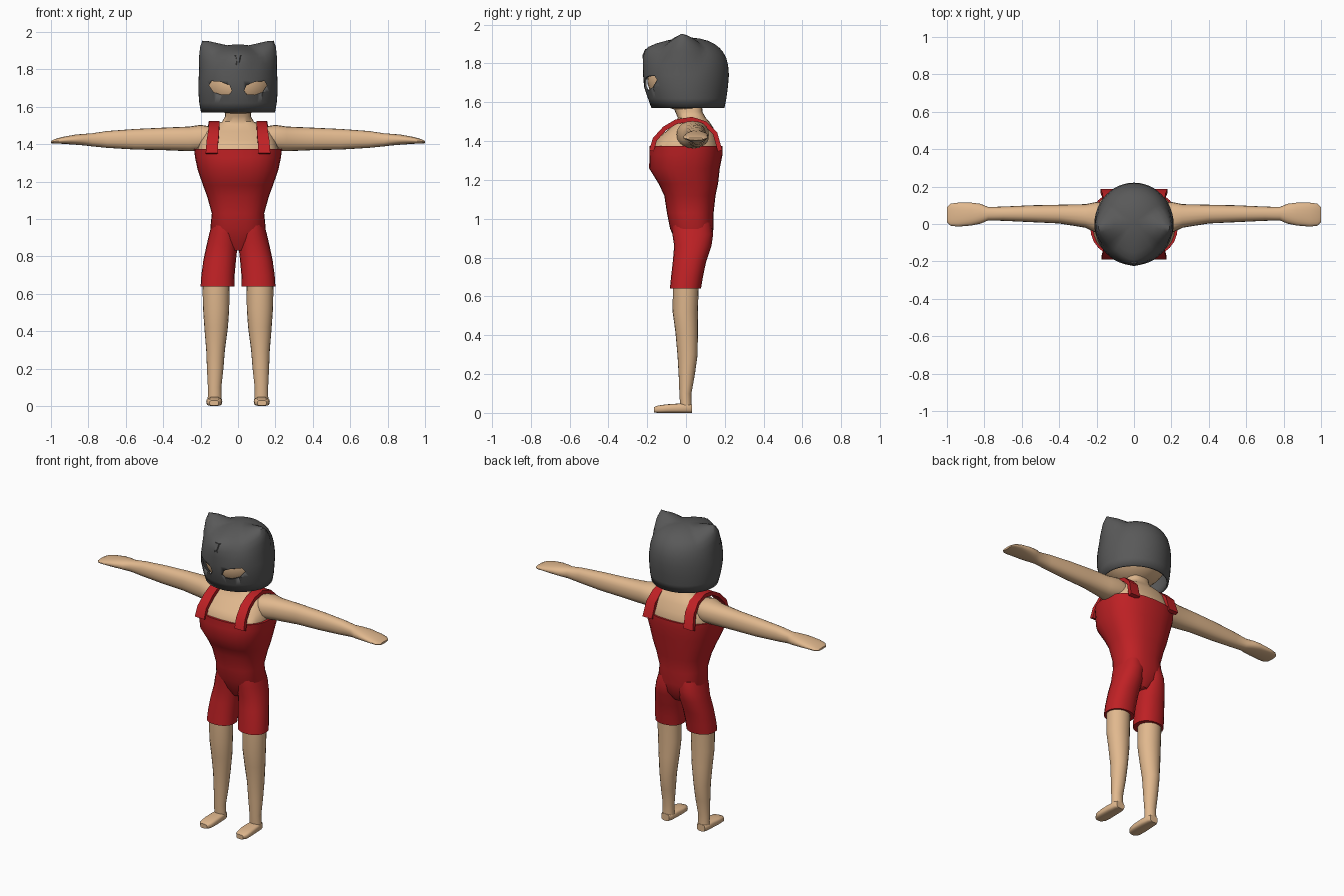
import bpy, bmesh, math
from mathutils import Vector

old = bpy.data.objects.get("Cube")
if old:
    bpy.data.objects.remove(old, do_unlink=True)


def material(name, rgb):
    mat = bpy.data.materials.new(name)
    mat.use_nodes = True
    mat.diffuse_color = (*rgb, 1)
    mat.node_tree.nodes["Principled BSDF"].inputs["Base Color"].default_value = (*rgb, 1)
    return mat


SKIN = material("tan skin", (0.75, 0.48, 0.27))
RED = material("red cloth", (0.52, 0.015, 0.018))
GREY = material("dark grey", (0.1, 0.1, 0.1))


def finish(bm, name, mat, mirror=False, angle=50):
    """Turn a bmesh into a smooth-shaded object, optionally mirrored across x."""
    bmesh.ops.recalc_face_normals(bm, faces=bm.faces)
    mesh = bpy.data.meshes.new(name)
    bm.to_mesh(mesh)
    bm.free()
    mesh.materials.append(mat)
    obj = bpy.data.objects.new(name, mesh)
    bpy.context.collection.objects.link(obj)
    bpy.ops.object.select_all(action="DESELECT")
    obj.select_set(True)
    bpy.context.view_layer.objects.active = obj
    bpy.ops.object.shade_smooth_by_angle(angle=math.radians(angle))
    if mirror:
        mod = obj.modifiers.new("Mirror", "MIRROR")
        mod.use_mirror_merge = False
    return obj


def skin_rings(bm, rings, caps):
    """Bridge successive vertex loops; caps tells which ends to close."""
    for low, high in zip(rings, rings[1:]):
        n = len(low)
        for i in range(n):
            j = (i + 1) % n
            bm.faces.new((low[i], low[j], high[j], high[i]))
    for ring, closed in zip((rings[0], rings[-1]), caps):
        if closed:
            bm.faces.new(ring)


def loft(sections, axis="z", power=2.0, segs=24, caps=(True, True)):
    """Sections are (position along axis, centre u, centre v, radius u, radius v)."""
    place = {"x": lambda u, v, w: (w, u, v),
             "y": lambda u, v, w: (u, w, v),
             "z": lambda u, v, w: (u, v, w)}[axis]
    bm = bmesh.new()
    rings = []
    for w, cu, cv, ru, rv in sections:
        ring = []
        for i in range(segs):
            a = math.tau * i / segs
            c, s = math.cos(a), math.sin(a)
            u = cu + ru * math.copysign(abs(c) ** (2 / power), c)
            v = cv + rv * math.copysign(abs(s) ** (2 / power), s)
            ring.append(bm.verts.new(place(u, v, w)))
        rings.append(ring)
    skin_rings(bm, rings, caps)
    return bm


# Upper body skin with neck
finish(loft([
    (1.28, 0, 0, .19, .16), (1.37, 0, 0, .222, .178), (1.42, 0, .01, .2, .15),
    (1.47, 0, .03, .18, .11), (1.5, 0, .035, .14, .085), (1.52, 0, .03, .085, .072),
    (1.55, 0, .015, .068, .07), (1.62, 0, 0, .075, .08)], power=2.6),
    "upper_torso", SKIN)

# Red suit body
finish(loft([
    (.83, 0, .035, .04, .06), (.88, 0, .037, .11, .09), (.95, 0, .03, .148, .112),
    (1.03, 0, .022, .14, .12), (1.12, 0, .02, .165, .132), (1.18, 0, .012, .187, .153),
    (1.26, 0, -.008, .215, .182), (1.33, 0, 0, .23, .188), (1.375, 0, 0, .235, .188)],
    power=2.4, segs=28), "suit_body", RED)

# Shorts legs of the suit
finish(loft([
    (.64, .11, -.003, .09, .08), (.7, .107, .005, .089, .082), (.78, .098, .018, .087, .086),
    (.86, .085, .035, .083, .096), (.92, .077, .035, .077, .105), (.98, .07, .03, .068, .1)],
    power=2.2, segs=20), "suit_legs", RED, mirror=True)

# Shoulder straps: a flat band following the shoulder
bm = bmesh.new()
path = [(.14, -.178, 1.35), (.137, -.16, 1.41), (.13, -.11, 1.465), (.128, -.05, 1.5),
        (.128, .03, 1.513), (.13, .1, 1.49), (.137, .15, 1.44), (.145, .175, 1.35)]
points = [Vector(p) for p in path]
rings = []
for i, p in enumerate(points):
    t = points[min(i + 1, len(points) - 1)] - points[max(i - 1, 0)]
    out = Vector((0, -t.z, t.y)).normalized() * .012
    half = Vector((.027 + .012 * abs(i / (len(points) - 1) - .5), 0, 0))
    rings.append([bm.verts.new(q) for q in
                  (p - half - out, p + half - out, p + half + out, p - half + out)])
skin_rings(bm, rings, (True, True))
finish(bm, "shoulder_straps", RED, mirror=True)

# Arms ending in mitten hands
finish(loft([
    (.12, .035, 1.43, .07, .06), (.2, .035, 1.433, .083, .07), (.26, .043, 1.428, .063, .066),
    (.4, .053, 1.428, .05, .06), (.55, .055, 1.426, .045, .055), (.7, .055, 1.425, .038, .045),
    (.78, .055, 1.423, .036, .035), (.82, .055, 1.424, .053, .031), (.87, .053, 1.424, .061, .027),
    (.94, .05, 1.42, .064, .018), (.98, .05, 1.415, .059, .012), (1.0, .05, 1.411, .04, .006)],
    axis="x", power=2.3, segs=20), "arms", SKIN, mirror=True)

# Bare lower legs
finish(loft([
    (.03, .125, 0, .037, .03), (.1, .125, -.003, .036, .031), (.2, .122, .004, .044, .042),
    (.3, .12, .008, .05, .052), (.42, .117, .003, .063, .058), (.52, .117, -.004, .07, .065),
    (.7, .118, 0, .073, .067)], segs=20), "legs", SKIN, mirror=True)

# Feet
finish(loft([
    (-.165, .128, .016, .024, .014), (-.145, .128, .019, .039, .019),
    (-.1, .127, .022, .043, .022), (-.04, .126, .024, .041, .024),
    (.01, .126, .024, .038, .024), (.03, .126, .022, .028, .022)],
    axis="y", power=3.2, segs=20), "feet", SKIN, mirror=True)

# Head inside the mask
bm = bmesh.new()
bmesh.ops.create_uvsphere(bm, u_segments=28, v_segments=18, radius=1)
for v in bm.verts:
    v.co = Vector((v.co.x * .19, v.co.y * .2, v.co.z * .165 + 1.72))
finish(bm, "head", SKIN)

# Mask dome with the two ear points and the brow pulled out of it
bm = loft([
    (1.57, 0, .01, .198, .188), (1.62, 0, .006, .207, .202), (1.68, 0, 0, .212, .216),
    (1.74, 0, 0, .211, .221), (1.79, 0, 0, .204, .217), (1.83, 0, 0, .194, .207),
    (1.86, 0, 0, .18, .19), (1.88, 0, 0, .163, .173), (1.9, 0, .003, .135, .145),
    (1.917, 0, .005, .1, .107), (1.928, 0, .008, .06, .065), (1.933, 0, .01, .02, .02)],
    segs=48, caps=(False, True))
pulls = [((.163, -.02, 1.875), (.03, 0, .077), .11),
         ((-.163, -.02, 1.875), (-.03, 0, .077), .11),
         ((0, -.185, 1.86), (0, -.025, .008), .1)]
for centre, move, reach in pulls:
    for v in bm.verts:
        v.co += Vector(move) * max(0, 1 - (v.co - Vector(centre)).length / reach)
mask = finish(bm, "mask", GREY)

# Eye openings cut through the mask
bm = bmesh.new()
outline = [(.033, 1.685), (.048, 1.665), (.09, 1.664), (.13, 1.678),
           (.155, 1.715), (.142, 1.737), (.09, 1.733), (.045, 1.715)]
skin_rings(bm, [[bm.verts.new((x, y, z)) for x, z in outline] for y in (-.3, -.08)],
           (True, True))
cutter = finish(bm, "eye_cutter", GREY, mirror=True)
cutter.hide_render = True

bpy.context.view_layer.objects.active = mask
shell = mask.modifiers.new("Shell", "SOLIDIFY")
shell.thickness, shell.offset = .01, -1
holes = mask.modifiers.new("Eye holes", "BOOLEAN")
holes.operation, holes.solver, holes.object = "DIFFERENCE", "EXACT", cutter
for mod in ("Shell", "Eye holes"):
    bpy.ops.object.modifier_apply(modifier=mod)
bpy.data.objects.remove(cutter, do_unlink=True)

# Pinched crest on the brow
finish(loft([
    (1.8, 0, -.208, .025, .012), (1.84, 0, -.212, .012, .015), (1.875, 0, -.198, .022, .014)],
    segs=6), "brow_crest", GREY, angle=20)
